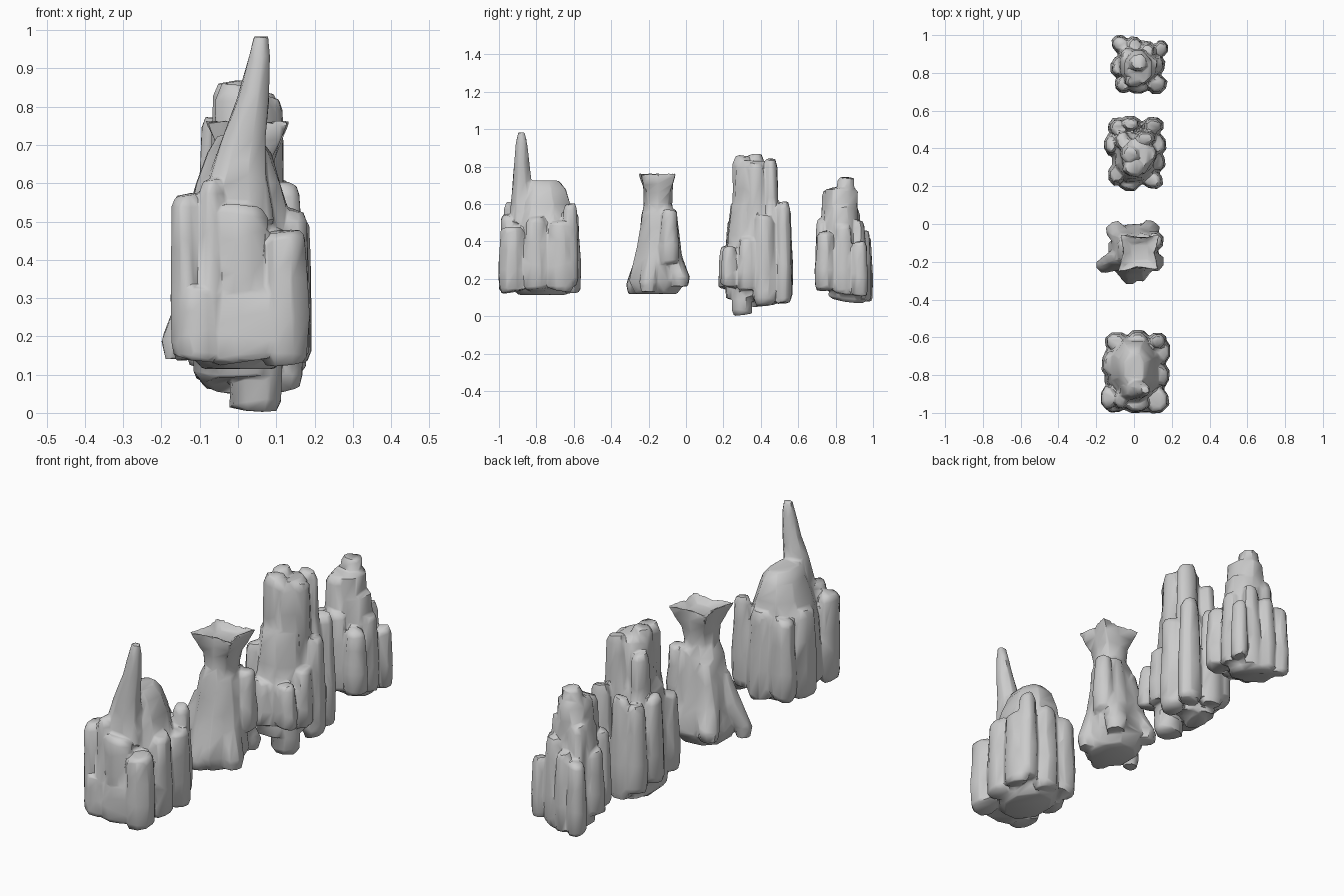
import bpy, bmesh, math, random

random.seed(7)


def limb(bm, sections, star=False):
    """Irregular loft through (x, y, z, rx, ry[, spike]) sections; star lofts pull out the four corners."""
    jit = [random.uniform(0.94, 1.07) for _ in range(8)]
    rings = []
    for x, y, z, rx, ry, *spike in sections:
        ring = []
        for i in range(8):
            a = math.radians(45 * i + (0 if star else random.uniform(17, 28)))
            k = jit[i] * random.uniform(0.96, 1.04) * (1 if star else 1.1)
            if star and i % 2:
                k *= 1 + spike[0]
            ring.append(bm.verts.new((x + rx * k * math.cos(a), y + ry * k * math.sin(a), z)))
        rings.append(ring)
    for lo, hi in zip(rings, rings[1:]):
        for i in range(8):
            j = (i + 1) % 8
            bm.faces.new((lo[i], lo[j], hi[j], hi[i]))
    bm.faces.new(rings[0][::-1])
    bm.faces.new(rings[-1])
    return rings


def column(bm, x, y, z0, z1, rx, ry, taper):
    """Upright crystal column with worn, tilted ends, narrowing to taper at the top."""
    h = z1 - z0
    prof = [(0, 0.8), (0.06, 1.0), (0.35, 1.03), (0.65, (1 + taper) / 2),
            (0.93, taper), (1, taper * 0.72)]
    rings = limb(bm, [(x, y, z0 + h * t, rx * s, ry * s) for t, s in prof])
    for ring in (rings[0], rings[1], rings[4], rings[5]):
        tx, ty = random.uniform(-0.2, 0.2), random.uniform(-0.2, 0.2)
        for v in ring:
            v.co.z += tx * (v.co.x - x) + ty * (v.co.y - y)


def rock(name, columns, limbs=(), stars=()):
    bm = bmesh.new()
    for c in columns:
        column(bm, *c)
    for s in limbs:
        limb(bm, s)
    for s in stars:
        limb(bm, s, True)
    me = bpy.data.meshes.new(name)
    bm.to_mesh(me)
    bm.free()
    ob = bpy.data.objects.new(name, me)
    bpy.context.collection.objects.link(ob)
    # fuse the columns, wear the edges, then chip into facets
    m = ob.modifiers.new("fuse", 'REMESH')
    m.mode, m.voxel_size = 'VOXEL', 0.007
    m = ob.modifiers.new("wear", 'SMOOTH')
    m.factor, m.iterations = 0.5, 3
    m = ob.modifiers.new("chip", 'DECIMATE')
    m.ratio = 0.03
    bpy.ops.object.select_all(action='DESELECT')
    ob.select_set(True)
    bpy.context.view_layer.objects.active = ob
    bpy.ops.object.convert(target='MESH')
    bpy.ops.object.shade_smooth_by_angle(angle=math.radians(45))


# front rock: ring of columns, domed core and a thin spire
rock("spire_rock", [
    (-0.135, -0.92, 0.15, 0.57, 0.04, 0.06, 0.95),
    (-0.07, -0.93, 0.14, 0.61, 0.035, 0.05, 0.8),
    (0.015, -0.945, 0.28, 0.54, 0.06, 0.045, 0.95),
    (0.12, -0.93, 0.13, 0.475, 0.06, 0.065, 0.9),
    (0.04, -0.95, 0.14, 0.32, 0.11, 0.048, 0.9),
    (-0.10, -0.95, 0.14, 0.33, 0.06, 0.045, 0.9),
    (0.145, -0.80, 0.14, 0.53, 0.043, 0.06, 0.85),
    (0.145, -0.67, 0.14, 0.51, 0.042, 0.065, 0.9),
    (0.125, -0.62, 0.17, 0.60, 0.045, 0.045, 0.8),
    (0.02, -0.615, 0.13, 0.56, 0.06, 0.047, 0.8),
    (-0.09, -0.625, 0.15, 0.54, 0.06, 0.05, 0.85),
    (-0.125, -0.74, 0.14, 0.56, 0.042, 0.075, 0.8),
], [
    [(0, -0.77, 0.115, 0.09, 0.12), (0, -0.78, 0.19, 0.145, 0.175), (0, -0.775, 0.48, 0.135, 0.16),
     (0, -0.765, 0.6, 0.105, 0.14), (0, -0.765, 0.68, 0.078, 0.115), (0, -0.77, 0.725, 0.05, 0.085)],
    [(0, -0.88, 0.5, 0.085, 0.065), (0, -0.88, 0.62, 0.07, 0.06), (0.015, -0.88, 0.72, 0.052, 0.05),
     (0.04, -0.88, 0.83, 0.038, 0.038), (0.055, -0.88, 0.93, 0.026, 0.03), (0.06, -0.88, 0.985, 0.018, 0.017)],
])

# second rock: flared foot, waist and four-pointed crown
feet = [[(x, y, z, r * 0.8, r * 0.8), (x, y, z + 0.05, r, r), (0.6 * x, -0.14 + 0.6 * (y + 0.14), 0.32, 0.055, 0.05),
         (0.45 * x + 0.01, -0.14 + 0.45 * (y + 0.14), top, 0.04, 0.036)]
        for x, y, z, r, top in ((-0.158, -0.22, 0.14, 0.038, 0.45), (-0.10, -0.035, 0.17, 0.047, 0.52),
                                (0.085, -0.03, 0.16, 0.048, 0.57), (0.11, -0.20, 0.13, 0.045, 0.5),
                                (-0.02, -0.27, 0.12, 0.048, 0.5))]
rock("crown_rock", [(0.11, -0.09, 0.28, 0.57, 0.042, 0.047, 0.8)], [
    [(0, -0.16, 0.12, 0.095, 0.105), (0, -0.15, 0.19, 0.13, 0.14), (0.005, -0.145, 0.38, 0.105, 0.105),
     (0.01, -0.145, 0.54, 0.09, 0.088), (0.02, -0.15, 0.60, 0.065, 0.07)],
] + feet, [
    [(0.015, -0.145, 0.52, 0.08, 0.08, 0.0), (0.02, -0.15, 0.60, 0.073, 0.073, 0.1),
     (0.025, -0.15, 0.66, 0.07, 0.073, 0.25), (0.03, -0.15, 0.71, 0.076, 0.073, 0.6),
     (0.03, -0.15, 0.765, 0.08, 0.073, 0.95), (0.03, -0.15, 0.735, 0.04, 0.04, 0.5)],
])

# third rock: tall tower with skirt of columns and a hanging root
rock("tower_rock", [
    (0.0, 0.36, 0.08, 0.62, 0.112, 0.138, 0.85),
    (0.02, 0.36, 0.40, 0.83, 0.083, 0.10, 0.93),
    (0.0, 0.30, 0.30, 0.855, 0.057, 0.05, 0.95),
    (-0.02, 0.37, 0.40, 0.865, 0.052, 0.05, 0.9),
    (0.06, 0.455, 0.30, 0.84, 0.055, 0.038, 0.8),
    (0.09, 0.37, 0.40, 0.82, 0.03, 0.045, 0.9),
    (-0.06, 0.44, 0.35, 0.77, 0.04, 0.05, 0.85),
    (0.05, 0.30, 0.008, 0.25, 0.066, 0.052, 1.0),
    (-0.04, 0.42, 0.065, 0.25, 0.06, 0.08, 1.0),
    (-0.02, 0.215, 0.15, 0.37, 0.052, 0.038, 0.8),
    (0.10, 0.23, 0.16, 0.37, 0.05, 0.042, 0.8),
    (-0.09, 0.26, 0.14, 0.52, 0.042, 0.052, 0.75),
    (0.125, 0.33, 0.14, 0.42, 0.037, 0.05, 0.8),
    (0.12, 0.42, 0.06, 0.54, 0.045, 0.055, 0.85),
    (0.10, 0.52, 0.07, 0.61, 0.055, 0.042, 0.8),
    (-0.02, 0.53, 0.09, 0.58, 0.052, 0.042, 0.75),
    (-0.09, 0.51, 0.12, 0.55, 0.045, 0.047, 0.8),
    (-0.12, 0.42, 0.15, 0.57, 0.038, 0.055, 0.75),
])

# back rock: capped tower among short columns
rock("cluster_rock", [
    (0.02, 0.83, 0.14, 0.60, 0.105, 0.10, 0.85),
    (0.02, 0.83, 0.40, 0.69, 0.073, 0.09, 0.97),
    (0.02, 0.855, 0.55, 0.742, 0.05, 0.047, 0.9),
    (0.0, 0.76, 0.30, 0.675, 0.052, 0.037, 0.85),
    (0.02, 0.725, 0.14, 0.52, 0.055, 0.032, 0.85),
    (0.12, 0.74, 0.14, 0.45, 0.05, 0.046, 0.8),
    (-0.055, 0.74, 0.15, 0.51, 0.043, 0.042, 0.8),
    (-0.083, 0.83, 0.14, 0.45, 0.037, 0.052, 0.8),
    (0.125, 0.84, 0.12, 0.49, 0.037, 0.052, 0.75),
    (0.143, 0.93, 0.11, 0.40, 0.034, 0.042, 0.85),
    (0.07, 0.92, 0.09, 0.51, 0.045, 0.045, 0.75),
    (0.0, 0.95, 0.08, 0.46, 0.04, 0.04, 0.8),
    (-0.075, 0.955, 0.085, 0.43, 0.042, 0.042, 0.8),
    (-0.03, 0.89, 0.10, 0.58, 0.05, 0.05, 0.75),
    (0.02, 0.87, 0.085, 0.25, 0.10, 0.10, 1.0),
])
